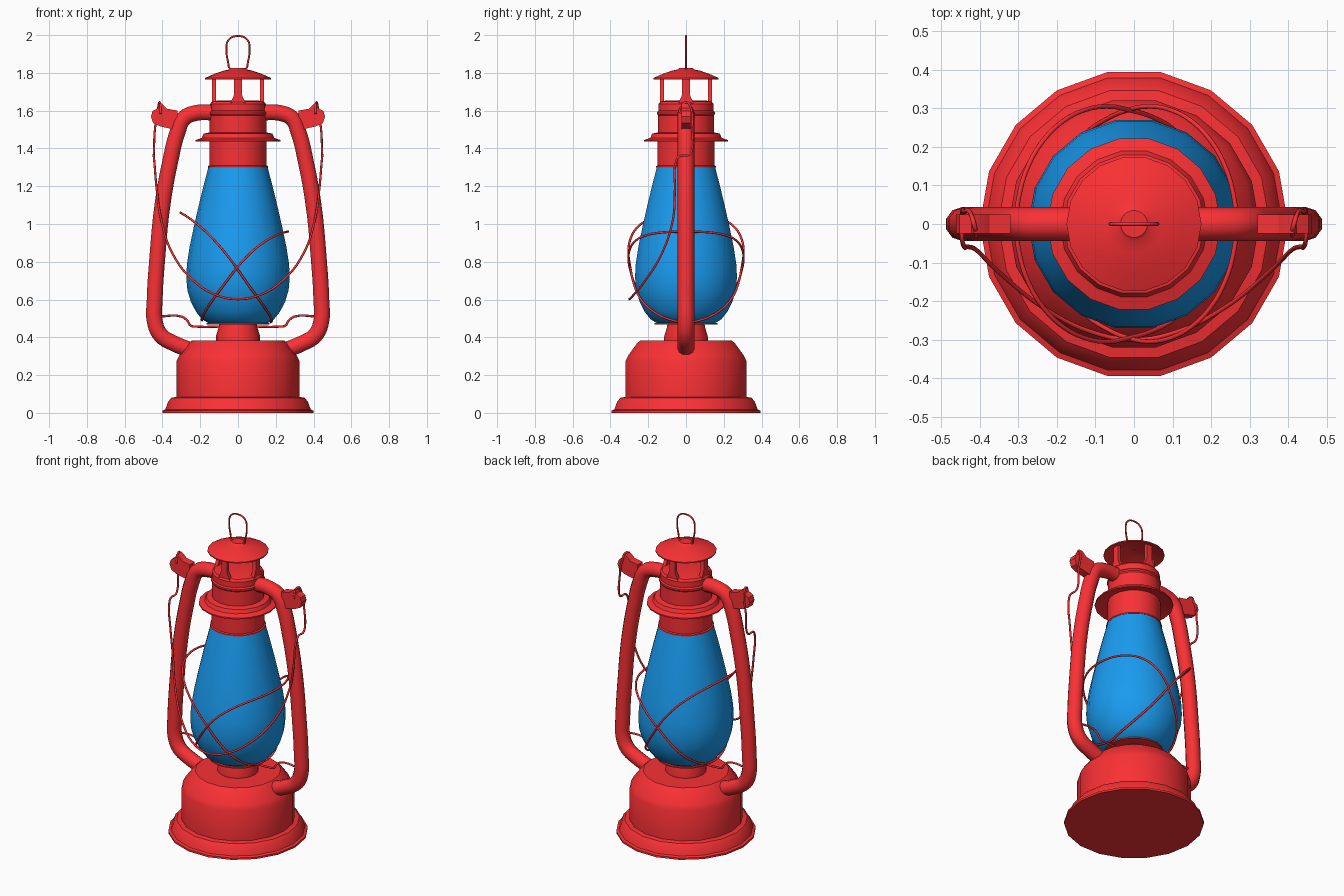
import bpy, bmesh, math
from mathutils import Vector

if "Cube" in bpy.data.objects:
    bpy.data.objects.remove(bpy.data.objects["Cube"])


def material(name, color):
    m = bpy.data.materials.new(name)
    m.diffuse_color = color
    m.use_nodes = True
    m.node_tree.nodes["Principled BSDF"].inputs["Base Color"].default_value = m.diffuse_color
    return m


RED = material("red_paint", (0.95, 0.03, 0.035, 1))
BLUE = material("blue_glass", (0.01, 0.33, 0.87, 1))


def finish(ob, mat=RED, angle=30):
    ob.data.materials.append(mat)
    bpy.ops.object.select_all(action='DESELECT')
    ob.select_set(True)
    bpy.context.view_layer.objects.active = ob
    bpy.ops.object.shade_smooth_by_angle(angle=math.radians(angle))
    return ob


def from_bmesh(name, bm, mat=RED):
    bmesh.ops.recalc_face_normals(bm, faces=bm.faces)
    me = bpy.data.meshes.new(name)
    bm.to_mesh(me)
    bm.free()
    ob = bpy.data.objects.new(name, me)
    bpy.context.collection.objects.link(ob)
    return finish(ob, mat)


def lathe(name, profile, mat=RED, sides=18):
    bm = bmesh.new()
    vs = [bm.verts.new((r, 0, z)) for r, z in profile]
    es = [bm.edges.new(p) for p in zip(vs, vs[1:])]
    bmesh.ops.spin(bm, geom=vs + es, axis=(0, 0, 1), cent=(0, 0, 0),
                   steps=sides, angle=math.tau)
    bmesh.ops.remove_doubles(bm, verts=bm.verts, dist=0.0005)
    return from_bmesh(name, bm, mat)


def pipe(name, points, radius, closed=False, res=2, steps=5):
    cu = bpy.data.curves.new(name, 'CURVE')
    cu.dimensions = '3D'
    cu.bevel_depth, cu.bevel_resolution = radius, res
    cu.resolution_u, cu.use_fill_caps = steps, True
    sp = cu.splines.new('BEZIER')
    sp.bezier_points.add(len(points) - 1)
    for bp, p in zip(sp.bezier_points, points):
        bp.co = p
        bp.handle_left_type = bp.handle_right_type = 'AUTO'
    sp.use_cyclic_u = closed
    ob = bpy.data.objects.new(name, cu)
    bpy.context.collection.objects.link(ob)
    bpy.ops.object.select_all(action='DESELECT')
    ob.select_set(True)
    bpy.context.view_layer.objects.active = ob
    bpy.ops.object.convert(target='MESH')
    return finish(bpy.context.view_layer.objects.active, RED, 50)


def prism(name, outline, place, depth):
    # extrude a flat outline; place(u, v, w) maps it into the scene
    bm = bmesh.new()
    a = [bm.verts.new(place(u, v, -depth)) for u, v in outline]
    b = [bm.verts.new(place(u, v, depth)) for u, v in outline]
    bm.faces.new(a)
    bm.faces.new(b)
    for i in range(len(a)):
        j = (i + 1) % len(a)
        bm.faces.new((a[i], a[j], b[j], b[i]))
    return from_bmesh(name, bm)


# fuel tank with stepped foot
lathe("fuel_tank", [(0, 0), (0.4, 0), (0.4, 0.012), (0.385, 0.018), (0.37, 0.06),
                    (0.352, 0.08), (0.325, 0.085), (0.325, 0.275), (0.31, 0.305),
                    (0.262, 0.37), (0.245, 0.383), (0, 0.383)])
# burner and the thin plate under the glass
lathe("burner", [(0.117, 0.38), (0.117, 0.405), (0.102, 0.455), (0.1, 0.47)])
lathe("burner_plate", [(0, 0.468), (0.168, 0.468), (0.168, 0.475), (0, 0.475)])

# glass globe
GLASS = [(0.155, 0.475), (0.19, 0.495), (0.222, 0.535), (0.25, 0.59), (0.268, 0.65),
         (0.274, 0.72), (0.27, 0.79), (0.256, 0.88), (0.235, 0.98), (0.21, 1.09),
         (0.183, 1.2), (0.157, 1.3)]
lathe("glass_globe", GLASS, BLUE)

# chimney: collar, brim, upper barrel
lathe("chimney_collar", [(0, 1.298), (0.16, 1.298), (0.16, 1.306), (0.152, 1.31),
                         (0.152, 1.46)])
lathe("chimney_brim", [(0.15, 1.455), (0.19, 1.448), (0.225, 1.436), (0.225, 1.444),
                       (0.192, 1.456), (0.182, 1.478), (0.15, 1.485)])
lathe("chimney_barrel", [(0.15, 1.46), (0.15, 1.575), (0.155, 1.582), (0.155, 1.592),
                         (0.148, 1.6), (0.148, 1.635), (0.138, 1.648), (0.1, 1.655),
                         (0, 1.655)])

# hood with four vent posts
lathe("hood", [(0, 1.805), (0.06, 1.8), (0.12, 1.782), (0.175, 1.766), (0.175, 1.773),
               (0.125, 1.795), (0.075, 1.812), (0.045, 1.818), (0.035, 1.826), (0, 1.826)])
post = [(-0.04, 1.64), (0.04, 1.64), (0.02, 1.685), (0.02, 1.785), (-0.02, 1.785),
        (-0.02, 1.685)]
for k in range(4):
    c, s = round(math.cos(k * math.pi / 2)), round(math.sin(k * math.pi / 2))
    prism(f"vent_post_{k + 1}", post,
          lambda u, v, w: ((0.127 + w) * c - u * s, (0.127 + w) * s + u * c, v), 0.011)

# hanging loop on top
pipe("top_loop", [(x, 0, z) for x, z in [
    (-0.04, 1.82), (-0.053, 1.86), (-0.061, 1.92), (-0.05, 1.975), (0, 1.995),
    (0.05, 1.975), (0.061, 1.92), (0.053, 1.86), (0.04, 1.82)]], 0.005, True)

# side tubes, bail ears and plate struts, mirrored left and right
for side, sx in (("left", -1), ("right", 1)):
    path = [(0.12, 1.59), (0.22, 1.588), (0.285, 1.56), (0.322, 1.48), (0.357, 1.34),
            (0.4, 1.1), (0.428, 0.81), (0.441, 0.6), (0.44, 0.48), (0.408, 0.41),
            (0.34, 0.368), (0.23, 0.325)]
    pipe(f"{side}_tube", [(sx * x, 0, z) for x, z in path], 0.044, res=3)
    ear = [(0.32, 1.6), (0.375, 1.61), (0.402, 1.635), (0.415, 1.64), (0.422, 1.615),
           (0.452, 1.598), (0.461, 1.57), (0.45, 1.535), (0.415, 1.518),
           (0.36, 1.505), (0.32, 1.5)]
    prism(f"{side}_bail_ear", ear, lambda u, v, w: (sx * u, w, v), 0.024)
    pipe(f"{side}_strut", [(sx * x, 0, z) for x, z in [
        (0.42, 0.51), (0.3, 0.51), (0.27, 0.49), (0.25, 0.462), (0.22, 0.457),
        (0.09, 0.457)]], 0.006)

# carrying bail hanging in front of the globe
half = [(0.41, -0.03, 1.585), (0.415, 0, 1.645), (0.425, 0.03, 1.6), (0.44, 0.032, 1.5),
        (0.445, 0.03, 1.385), (0.446, 0.015, 1.365), (0.446, -0.035, 1.36),
        (0.443, -0.053, 1.33), (0.43, -0.059, 1.18), (0.408, -0.068, 1.03),
        (0.35, -0.125, 0.85), (0.23, -0.22, 0.695), (0.11, -0.28, 0.622)]
pipe("bail_handle", half + [(0, -0.3, 0.602)] + [(-x, y, z) for x, y, z in half[::-1]], 0.006)


def glass_radius(z):
    for (r0, z0), (r1, z1) in zip(GLASS, GLASS[1:]):
        if z <= z1:
            return r0 + (r1 - r0) * max(0, z - z0) / (z1 - z0)
    return GLASS[-1][0]


# two crossing guard wires wrapped around the globe
def guard(name, cx, rx, ry, z0, z1, z2):
    pts = []
    for i in range(24):
        c, s = math.cos(i * math.tau / 24), math.sin(i * math.tau / 24)
        p = Vector((cx + rx * c, ry * s))
        z = z0 + z1 * c - z2 * c * c
        p *= max(1, (glass_radius(z) + 0.01) / p.length)
        pts.append((p.x, p.y, z))
    pipe(name, pts, 0.006, True, steps=3)


guard("guard_wire_a", -0.07, -0.235, 0.305, 0.85, 0.29, 0.08)
guard("guard_wire_b", 0.04, 0.225, 0.305, 0.82, 0.235, 0.095)
